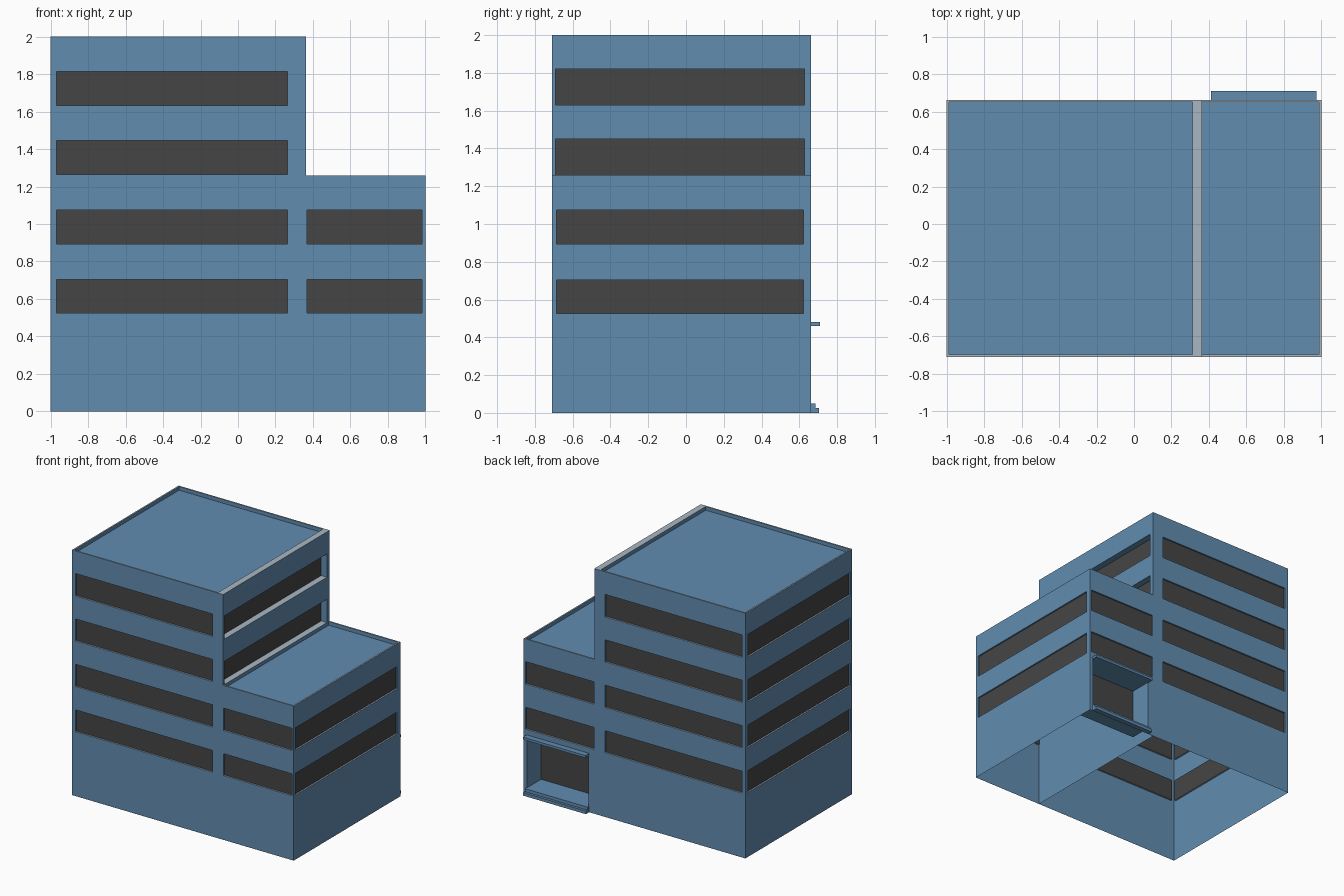
import bpy
import bmesh
from mathutils import Vector

cube = bpy.data.objects.get("Cube")
if cube:
    bpy.data.objects.remove(cube, do_unlink=True)


def material(name, r, g, b):
    mat = bpy.data.materials.new(name)
    mat.use_nodes = True
    mat.diffuse_color = (r, g, b, 1)
    mat.node_tree.nodes["Principled BSDF"].inputs["Base Color"].default_value = (r, g, b, 1)
    return mat


MATS = [material("wall_blue", 0.12, 0.265, 0.435),
        material("window_charcoal", 0.06, 0.06, 0.06),
        material("coping_grey", 0.40, 0.47, 0.54)]
BLUE, GLASS, GREY = range(3)
UP = Vector((0, 0, 1))


def finish(name, bm):
    bmesh.ops.remove_doubles(bm, verts=bm.verts, dist=0.0001)
    mesh = bpy.data.meshes.new(name)
    bm.to_mesh(mesh)
    bm.free()
    for mat in MATS:
        mesh.materials.append(mat)
    obj = bpy.data.objects.new(name, mesh)
    bpy.context.collection.objects.link(obj)


def quad(bm, points, mat=BLUE):
    face = bm.faces.new([bm.verts.new(p) for p in points])
    face.material_index = mat


def wall(name, start, end, top, openings):
    """Wall from start to end; each opening is (u0, u1, z0, z1, depth, sill)."""
    start, end = Vector((*start, 0)), Vector((*end, 0))
    along = (end - start).normalized()
    out = along.cross(UP)
    bm = bmesh.new()

    def at(u, z, depth=0):
        return start + along * u + UP * z - out * depth

    us = sorted({0, (end - start).length, *(u for o in openings for u in o[:2])})
    zs = sorted({0, top, *(z for o in openings for z in o[2:4])})
    for u0, u1 in zip(us, us[1:]):
        for z0, z1 in zip(zs, zs[1:]):
            u, z = (u0 + u1) / 2, (z0 + z1) / 2
            if not any(o[0] < u < o[1] and o[2] < z < o[3] for o in openings):
                quad(bm, [at(u0, z0), at(u1, z0), at(u1, z1), at(u0, z1)])
    # recessed glass and the four reveals around it
    for u0, u1, z0, z1, depth, sill in openings:
        ring = [(u0, z0), (u1, z0), (u1, z1), (u0, z1)]
        quad(bm, [at(*p, depth) for p in ring], GLASS)
        for i in range(4):
            a, b = ring[i], ring[(i + 1) % 4]
            quad(bm, [at(*a), at(*b), at(*b, depth), at(*a, depth)],
                 sill if i == 0 else BLUE)
    finish(name, bm)


def roof(name, outer, inner, top, drop=0.03):
    """Sunken roof with a grey coping; rectangles are (x0, y0, x1, y1)."""
    def corners(r, z):
        return [(r[0], r[1], z), (r[2], r[1], z), (r[2], r[3], z), (r[0], r[3], z)]

    bm = bmesh.new()
    o, i, low = corners(outer, top), corners(inner, top), corners(inner, top - drop)
    quad(bm, low)
    for k in range(4):
        n = (k + 1) % 4
        if (Vector(o[k]) + Vector(o[n]) - Vector(i[k]) - Vector(i[n])).length > 0.001:
            quad(bm, [o[k], o[n], i[n], i[k]], GREY)
            quad(bm, [i[k], i[n], low[n], low[k]])
    finish(name, bm)


def box(name, x0, x1, y0, y1, z0, z1):
    bm = bmesh.new()
    bmesh.ops.create_cube(bm, size=1)
    for v in bm.verts:
        v.co = ((x0, x1)[v.co.x > 0], (y0, y1)[v.co.y > 0], (z0, z1)[v.co.z > 0])
    finish(name, bm)


# main dimensions
X0, XM, X1 = -1.0, 0.363, 1.0
Y0, Y1 = -0.71, 0.663
TALL, LOW = 2.0, 1.26
RIM, THICK = 0.012, 0.052
ROWS = [(0.525, 0.703), (0.893, 1.075), (1.265, 1.445), (1.632, 1.815)]


def bands(u0, u1, rows):
    return [(u0, u1, z0, z1, RIM, GREY) for z0, z1 in rows]


# tower walls
WIDTH, DEPTH = XM - X0, Y1 - Y0
wall("tower_front_wall", (X0, Y0), (XM, Y0), TALL, bands(0.03, 1.265, ROWS))
wall("tower_back_wall", (XM, Y1), (X0, Y1), TALL, bands(WIDTH - 1.265, WIDTH - 0.03, ROWS))
wall("tower_right_wall", (X0, Y1), (X0, Y0), TALL, bands(0.035, DEPTH - 0.02, ROWS))
wall("tower_left_wall", (XM, Y0), (XM, Y1), TALL,
     [(0.02, DEPTH - 0.035, z0, z1, THICK, GREY) for z0, z1 in ((LOW, 1.45), (1.63, 1.82))])

# lower wing walls, with the entrance recess at the back
wall("wing_front_wall", (XM, Y0), (X1, Y0), LOW, bands(0.005, 0.62, ROWS[:2]))
wall("wing_left_wall", (X1, Y0), (X1, Y1), LOW, bands(0.025, DEPTH - 0.04, ROWS[:2]))
wall("wing_back_wall", (X1, Y1), (XM, Y1), LOW,
     bands(0.017, 0.632, ROWS[:2]) + [(0.03, 0.585, 0.05, 0.46, 0.18, BLUE)])

# roofs
roof("tower_roof", (X0, Y0, XM, Y1), (X0 + RIM, Y0 + RIM, XM - THICK, Y1 - RIM), TALL)
roof("wing_roof", (XM, Y0, X1, Y1), (XM, Y0 + RIM, X1 - RIM, Y1 - RIM), LOW)

# entrance canopy and steps
box("entrance_canopy", 0.41, 0.975, Y1, 0.71, 0.46, 0.48)
box("entrance_lower_step", 0.41, 0.975, Y1, 0.705, 0, 0.025)
box("entrance_upper_step", 0.41, 0.975, Y1, 0.685, 0.025, 0.05)
